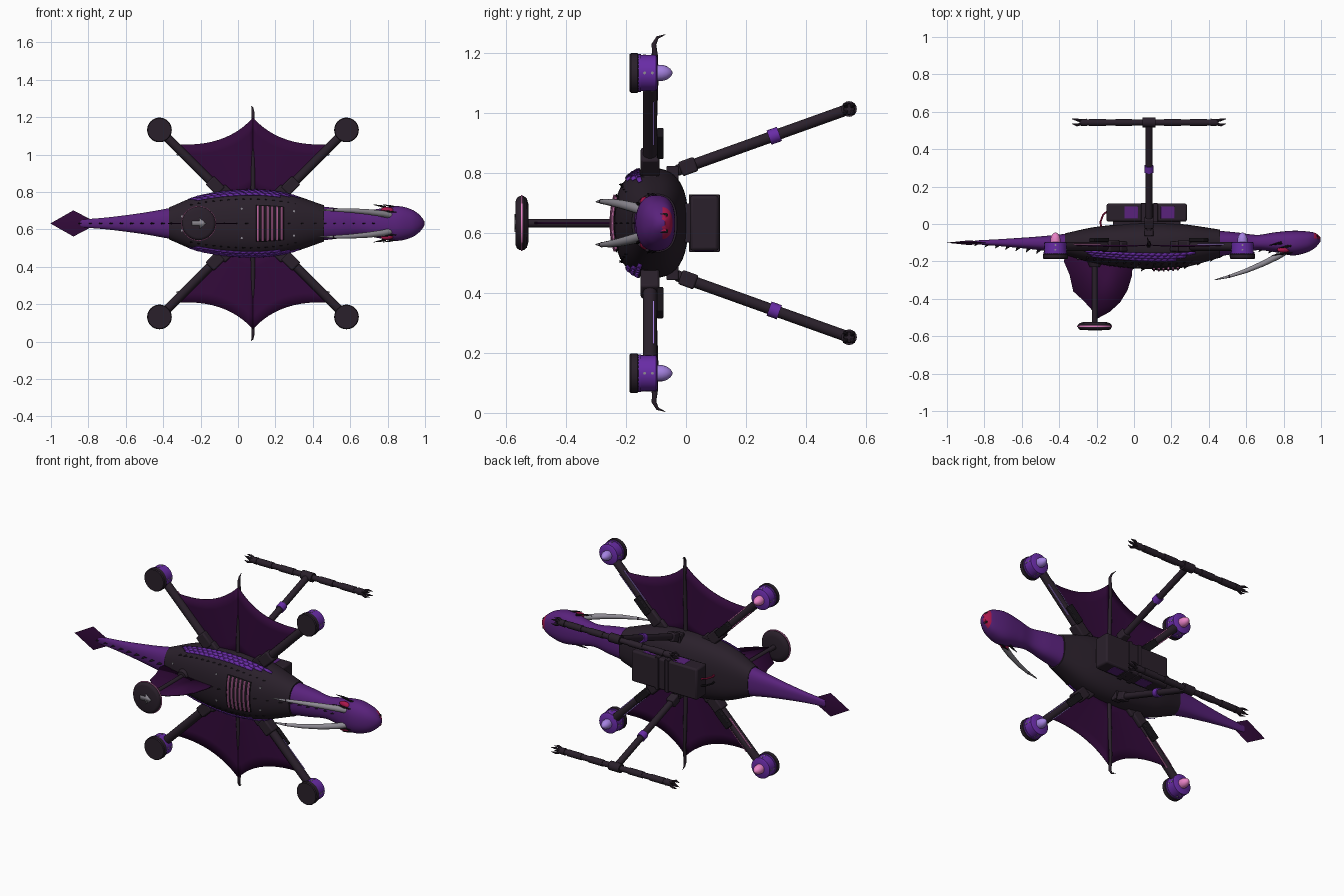
import bpy, bmesh, math
from mathutils import Vector as V, Matrix

if "Cube" in bpy.data.objects:
    bpy.data.objects.remove(bpy.data.objects["Cube"])

# Built in the flyer's own frame (x nose, y sideways, z up), then tipped so its back faces -y
FRAME = Matrix.Translation((0, 0, 0.632)) @ Matrix.Rotation(math.pi / 2, 4, 'X')
COLS = dict(dark=(.023, .0145, .024), black=(.009, .007, .01), purple=(.10, .016, .20),
            violet=(.14, .025, .38), wing=(.032, .003, .042), lavender=(.376, .223, .75),
            pink=(.80, .223, .56), grey=(.27, .255, .29), crimson=(.40, .008, .07))
MATS = {}
for k, c in COLS.items():
    MATS[k] = bpy.data.materials.new(k + "_paint")
    MATS[k].diffuse_color = (*c, 1)

def finish(bm, name, mat, rule=None, mat2=None, solid=0, bevel=0):
    bmesh.ops.recalc_face_normals(bm, faces=bm.faces[:])
    if rule:
        for f in bm.faces:
            f.material_index = int(rule(f.calc_center_median()))
    bm.transform(FRAME)
    me = bpy.data.meshes.new(name)
    bm.to_mesh(me)
    bm.free()
    ob = bpy.data.objects.new(name, me)
    bpy.context.collection.objects.link(ob)
    for m in (mat, mat2):
        if m:
            me.materials.append(MATS[m])
    if solid:
        md = ob.modifiers.new("thick", 'SOLIDIFY')
        md.thickness, md.offset = solid, 0
    if bevel:
        md = ob.modifiers.new("bevel", 'BEVEL')
        md.width, md.segments = bevel, 2
    bpy.ops.object.select_all(action='DESELECT')
    ob.select_set(True)
    bpy.context.view_layer.objects.active = ob
    bpy.ops.object.shade_smooth_by_angle(angle=math.radians(38))
    return ob

def skin(bm, rings):
    vs = [[bm.verts.new(p) for p in r] for r in rings]
    n = len(vs[0])
    for a, b in zip(vs, vs[1:]):
        for i in range(n):
            bm.faces.new((a[i], a[(i + 1) % n], b[(i + 1) % n], b[i]))
    bm.faces.new(vs[0])
    bm.faces.new(vs[-1])

def tube(name, pts, radii, mat, n=14):
    """Round bar along a path; one radius or one per point."""
    bm = bmesh.new()
    pts = [V(p) for p in pts]
    if not isinstance(radii, (list, tuple)):
        radii = [radii] * len(pts)
    d = pts[-1] - pts[0]
    ref = V((0, 0, 0))
    ref[min(range(3), key=lambda i: abs(d[i]))] = 1
    rings = []
    for i, p in enumerate(pts):
        t = (pts[min(i + 1, len(pts) - 1)] - pts[max(i - 1, 0)]).normalized()
        u = t.cross(ref).normalized()
        w = t.cross(u)
        rings.append([p + radii[i] * (u * math.cos(a) + w * math.sin(a))
                      for a in (2 * math.pi * j / n for j in range(n))])
    skin(bm, rings)
    return finish(bm, name, mat)

def box(name, c, size, mat, ang=0, bevel=0.004, tilt=0):
    bm = bmesh.new()
    M = Matrix.Translation(c) @ Matrix.Rotation(ang, 4, 'Z') @ Matrix.Rotation(tilt, 4, 'X')
    bmesh.ops.create_cube(bm, size=1, matrix=M @ Matrix.Diagonal((*size, 1)))
    return finish(bm, name, mat, bevel=bevel)

# Lofted sections: (x, half width, underside, top)
BODY = [(-.37, .085, .05, .165), (-.2, .152, .015, .212), (.05, .183, -.006, .24),
        (.25, .165, .0, .235), (.46, .097, .03, .18)]
NECK = [(.44, .092, .035, .175), (.55, .079, .045, .158), (.66, .064, .058, .14), (.75, .078, .045, .15),
        (.85, .093, .036, .168), (.93, .074, .04, .15), (.975, .042, .05, .122), (.996, .012, .07, .095)]
TAIL = [(-.85, .02, .088, .108), (-.7, .032, .08, .12), (-.5, .058, .066, .14), (-.36, .083, .052, .16)]

def section(keys, x):
    i = max(j for j in range(len(keys) - 1) if keys[j][0] <= x + 1e-6)
    a, b = keys[i], keys[i + 1]
    p, q = keys[max(i - 1, 0)], keys[min(i + 2, len(keys) - 1)]
    h = b[0] - a[0]
    t = min(1, (x - a[0]) / h)
    out = []
    for k in (1, 2, 3):
        ma, mb = (b[k] - p[k]) / (b[0] - p[0]) * h, (q[k] - a[k]) / (q[0] - a[0]) * h
        out.append((2*t**3 - 3*t*t + 1) * a[k] + (t**3 - 2*t*t + t) * ma + (3*t*t - 2*t**3) * b[k] + (t**3 - t*t) * mb)
    return out

def surf(keys, x, a, off=0):
    """Point on a loft at angle a (90 degrees is the back)."""
    w, lo, hi = section(keys, x)
    e = 2 / (2.25 if math.sin(a) > 0 else 2.6)
    f = lambda c: math.copysign(abs(c) ** e, c)
    return V((x, (w + off) * f(math.cos(a)), (lo + hi) / 2 + ((hi - lo) / 2 + off) * f(math.sin(a))))

def loft(name, keys, mat, steps, n=40, **kw):
    bm = bmesh.new()
    x0, x1 = keys[0][0], keys[-1][0]
    skin(bm, [[surf(keys, x0 + (x1 - x0) * i / steps, 2 * math.pi * j / n) for j in range(n)]
              for i in range(steps + 1)])
    return finish(bm, name, mat, **kw)

loft("body_shell", BODY, "dark", 32)
loft("neck_and_head", NECK, "purple", 48, rule=lambda c: c.x > .962 and c.z < .08, mat2="crimson")
loft("tail", TAIL, "purple", 24)

# Tail blade
bm = bmesh.new()
rim = [bm.verts.new(p) for p in ((-1.003, 0, .1), (-.88, .07, .1), (-.785, .02, .1), (-.785, -.02, .1), (-.88, -.07, .1))]
for z in (.113, .087):
    c = bm.verts.new((-.88, 0, z))
    for i in range(5):
        bm.faces.new((rim[i], rim[(i + 1) % 5], c))
finish(bm, "tail_blade", "wing")

# Spines along the back
bm = bmesh.new()
def spine(p, length, height, width):
    b = [bm.verts.new(p + V(o)) for o in ((length / 2, 0, -.01), (-length / 2, width, -.01), (-length / 2, -width, -.01))]
    t = bm.verts.new(p + V((-length * .7, 0, height)))
    for i in range(3):
        bm.faces.new((b[i], b[(i + 1) % 3], t))
    bm.faces.new(b)
for keys, x0, x1, cnt, h0, h1 in ((TAIL, -.83, -.39, 9, .01, .026), (BODY, -.34, .06, 8, .018, .014),
                                  (BODY, .29, .43, 3, .014, .014), (NECK, .48, .74, 6, .014, .01)):
    for i in range(cnt):
        t = i / (cnt - 1)
        spine(surf(keys, x0 + (x1 - x0) * t, math.pi / 2), .034, h0 + (h1 - h0) * t, .006)
for s in (1, -1):
    for i in range(15):
        spine(surf(BODY, -.24 + .04 * i, math.pi / 2 - s * .75), .025, .012, .005)
finish(bm, "back_spines", "black")

# Overlapping flank scales
bm = bmesh.new()
for s in (1, -1):
    for row in range(3):
        for i in range(17 - 2 * row):
            x, a = -.24 + .034 * i + .017 * (row % 2) + .034 * (row // 2), .33 + .13 * row
            q = [(x + .025, a - .06, .002), (x + .025, a + .06, .002), (x - .008, a + .075, .004),
                 (x - .028, a, .006), (x - .008, a - .075, .004)]
            bm.faces.new([bm.verts.new(surf(BODY, px, math.pi / 2 - s * (math.pi / 2 - pa), o)) for px, pa, o in q])
finish(bm, "flank_scales", "violet", solid=.003)

# Back vent with glowing bars, deck screws
bm = bmesh.new()
strip = [[bm.verts.new(surf(BODY, x, 1.07 + j * .125, .003)) for j in range(9)] for x in (.095, .135, .175, .215, .245)]
for a, b in zip(strip, strip[1:]):
    for j in range(8):
        bm.faces.new((a[j], a[j + 1], b[j + 1], b[j]))
finish(bm, "vent_panel", "black", solid=.004)
for k in range(6):
    x = .107 + .0255 * k
    tube("vent_bar", [surf(BODY, x, 1.1 + j * .118, .006) for j in range(9)], .006, "pink", 8)
for x, y in ((.02, .07), (.02, -.07), (.3, .07), (.3, -.07), (-.3, .05), (-.3, -.05)):
    p = surf(BODY, x, math.atan2(1, y * 6))
    tube("deck_screw", [p - V((0, 0, .004)), p + V((0, 0, .003))], .006, "grey", 8)

# Head: horns, eyes, brow spikes, snout sensor
for s in (1, -1):
    horn = [(.83, .04, .135), (.77, .052, .172), (.69, .062, .212), (.6, .069, .25), (.51, .072, .28), (.43, .071, .299)]
    tube("horn", [(x, s * y, z) for x, y, z in horn], [.017, .017, .015, .012, .008, .002], "grey")
    for i in range(1, 5):
        x, y, z = horn[i]
        tube("horn_band", [(x + .004, s * y, z - .002), (x - .004, s * y, z + .002)], [.0185 - .0025 * i] * 2, "dark", 12)
    bm = bmesh.new()
    bmesh.ops.create_uvsphere(bm, u_segments=14, v_segments=8, radius=1, matrix=Matrix.Translation((.8, s * .07, .138))
                              @ Matrix.Rotation(s * -.15, 4, 'Z') @ Matrix.Diagonal((.036, .018, .016, 1)))
    finish(bm, "eye", "crimson")
    tube("brow", [(.85, s * .06, .152), (.79, s * .064, .16), (.735, s * .068, .168)], [.003, .006, .001], "black", 8)
    for x, z in ((.84, .115), (.79, .1)):
        tube("cheek_spike", [(x, s * .085, z), (x - .03, s * .094, z + .006), (x - .065, s * .1, z + .014)], [.008, .005, .001], "black", 8)
    box("snout_sensor_light", (.986, s * .017, .074), (.006, .017, .016), "crimson", bevel=0)
box("snout_sensor", (.969, 0, .074), (.032, .066, .028), "black")

# Four rotor arms with motors and lamps
for sx in (1, -1):
    for sy in (1, -1):
        ang = math.atan2(sy, sx)
        at = lambda r, z, w=0: (.08 + r * math.cos(ang) - w * math.sin(ang), r * math.sin(ang) + w * math.cos(ang), z)
        glow = "lavender" if sx > 0 else "pink"
        tube("rotor_arm", [at(.15, .12), at(.69, .12)], .0235, "dark", 16)
        box("arm_clamp", at(.285, .12), (.085, .064, .062), "dark", ang, .008)
        box("arm_root_clamp", at(.225, .12), (.06, .085, .055), "dark", ang, .008)
        box("speed_controller", at(.375, .086), (.11, .042, .022), "black", ang)
        for w in (.02, -.02):
            box("arm_light_strip", at(.49, .107, w), (.2, .005, .005), glow, ang, 0)
        m = lambda z: (.08 + .5 * sx, .5 * sy, z)
        tube("motor_body", [m(.095), m(.1), m(.152)], [.052, .06, .06], "violet", 28)
        tube("motor_collar", [m(.15), m(.161)], .063, "violet", 28)
        tube("motor_cap", [m(.158), m(.162), m(.183), m(.188)], [.062, .066, .066, .062], "dark", 32)
        for k in range(4):
            a = k * math.pi / 2
            d = V((math.cos(a), math.sin(a), 0))
            for z in (.112, .138):
                tube("motor_screw", [V(m(z)) + d * .057, V(m(z)) + d * .0615], .005, "grey", 8)
        tube("position_lamp", [m(.098), m(.08), m(.065), m(.052), m(.045)], [.027, .027, .023, .014, .003], glow, 18)

# Wing membranes, centre spar with claw
for s in (1, -1):
    for d in (1, -1):
        bm = bmesh.new()
        grid = []
        for i in range(13):
            t = i / 12
            ex = .425 * (1 - t) ** 2 + .30 * t * (1 - t)
            ey = .425 * (1 - t) ** 2 + .80 * t * (1 - t) + .565 * t * t
            grid.append([bm.verts.new((.08 + d * ex * r, s * ey * r, .112 + .008 * math.sin(math.pi * t) * r))
                         for r in (.3, .45, .6, .75, .88, 1)])
        for a, b in zip(grid, grid[1:]):
            for j in range(5):
                bm.faces.new((a[j], a[j + 1], b[j + 1], b[j]))
        finish(bm, "wing_membrane", "wing", solid=.005)
    tube("wing_spar_claw", [(.08 - dx, s * y, z) for dx, y, z in ((0, .15, .115), (0, .35, .107), (0, .5, .1), (0, .56, .103),
         (0, .595, .107), (.003, .618, .095), (.01, .628, .069))], [.013, .011, .009, .009, .008, .005, .001], "dark", 12)

# Mast with sail and compass disc
bm = bmesh.new()
bm.faces.new([bm.verts.new((x, 0, z)) for x, z in ((-.36, .13), (-.375, .2), (-.345, .27), (-.325, .36), (-.27, .41), (-.225, .46),
             (-.195, .505), (-.13, .47), (-.075, .42), (-.035, .355), (-.012, .28), (-.005, .2), (-.1, .15))])
finish(bm, "mast_sail", "wing", solid=.006)
tube("mast", [(-.21, 0, .18), (-.21, 0, .53)], .014, "dark")
tube("mast_foot", [(-.21, 0, .2), (-.21, 0, .23)], [.04, .028], "dark", 20)
tube("compass_disc", [(-.21, 0, z) for z in (.524, .53, .54, .554, .563, .567)], [.06, .082, .09, .09, .084, .074], "dark", 40)
tube("compass_ring", [(-.21, 0, .544), (-.21, 0, .55)], .0935, "pink", 40)
bm = bmesh.new()
bm.faces.new([bm.verts.new((-.21 + x, y, .569)) for x, y in ((-.035, -.012), (.003, -.012), (.003, -.03), (.04, 0), (.003, .03), (.003, .012), (-.035, .012))])
finish(bm, "compass_arrow", "grey", solid=.003)

# Battery slung below
box("battery", (.068, 0, -.061), (.43, .184, .096), "dark", bevel=.01)
box("battery_mount", (.068, 0, -.004), (.36, .13, .03), "dark")
for x in (-.015, .18):
    box("battery_panel", (x, 0, -.061), (.075, .188, .066), "purple", bevel=.003)
for x in (.05, .115):
    box("battery_strap", (x, 0, -.061), (.025, .192, .103), "dark", bevel=.003)
for y, c in ((.02, "crimson"), (-.02, "black")):
    tube("power_lead", [(-.14, y, -.07), (-.165, y, -.05), (-.18, y, -.01), (-.17, y, .04)], .005, c, 8)

# Landing gear: legs, collars, skids with talons
for s in (1, -1):
    hip, foot = V((.08, s * .175, .03)), V((.08, s * .38, -.543))
    on = lambda t: hip.lerp(foot, t)
    tube("landing_leg", [on(0), on(1)], .0185, "dark", 16)
    box("leg_socket", on(.065), (.05, .05, .055), "dark", tilt=s * .35, bevel=.006)
    box("leg_bracket", (.08, s * .14, .045), (.05, .1, .04), "dark")
    tube("leg_collar", [on(.535), on(.595)], .025, "violet", 18)
    skid = lambda x: (x, foot.y, foot.z)
    tube("skid", [skid(-.28), skid(.44)], .016, "dark", 14)
    tube("skid_joint", [skid(.045), skid(.115)], .026, "dark", 16)
    for x in (-.24, -.1, .16, .3):
        tube("skid_grip", [skid(x), skid(x + .09)], .019, "dark", 14)
    for e in (1, -1):
        end = V(skid(.08 + e * .36))
        tube("skid_knuckle", [end - V((e * .03, 0, 0)), end + V((e * .012, 0, 0))], [.02, .017], "dark", 12)
        for k in range(4):
            o = V((0, math.cos(k * math.pi / 2 + .78), math.sin(k * math.pi / 2 + .78)))
            tube("talon", [end + o * .01, end + o * .02 + V((e * .025, 0, 0)), end + o * .018 + V((e * .052, 0, -.006))],
                 [.008, .007, .001], "dark", 8)

for m in bpy.data.materials:
    if m.users and not m.is_grease_pencil:
        m.use_nodes = True
        m.node_tree.nodes["Principled BSDF"].inputs["Base Color"].default_value = m.diffuse_color
